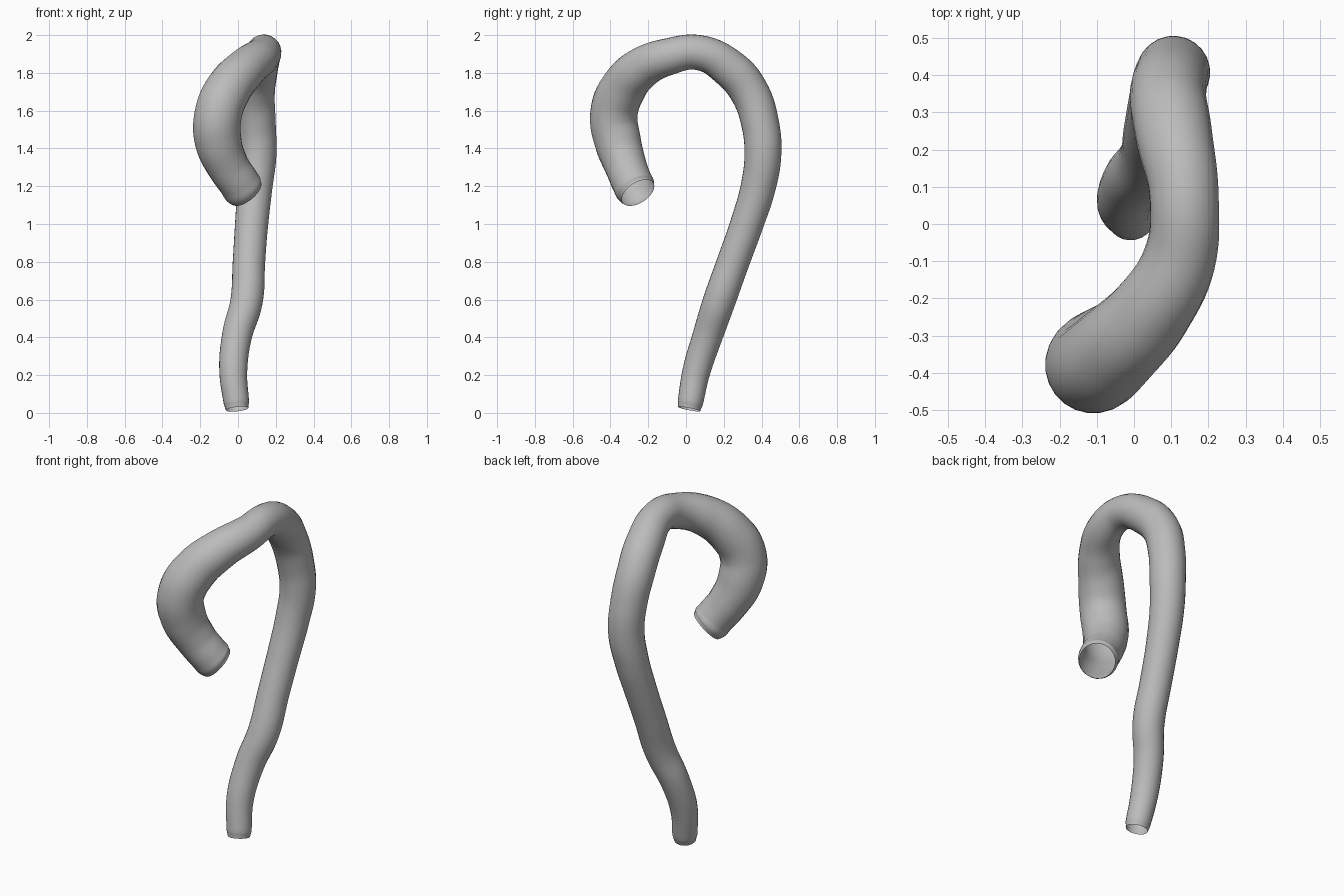
import bpy

cube = bpy.data.objects.get("Cube")
if cube:
    bpy.data.objects.remove(cube, do_unlink=True)

# Single matte grey
grey = bpy.data.materials.new("matte_grey")
grey.use_nodes = True
colour = (0.5, 0.5, 0.5, 1)
grey.diffuse_color = colour
grey.node_tree.nodes["Principled BSDF"].inputs["Base Color"].default_value = colour

# Centre line of the hooked tube: x, y, z, radius
path = [
    (-0.005, 0.016, 0.02, 0.060),   # lower open end
    (-0.008, 0.022, 0.05, 0.067),
    (-0.025, 0.055, 0.22, 0.074),
    (-0.005, 0.115, 0.41, 0.080),
    (0.045, 0.175, 0.59, 0.086),
    (0.058, 0.250, 0.80, 0.086),
    (0.072, 0.322, 1.00, 0.088),
    (0.090, 0.383, 1.20, 0.093),
    (0.106, 0.407, 1.37, 0.098),
    (0.100, 0.393, 1.53, 0.100),
    (0.092, 0.335, 1.70, 0.103),
    (0.108, 0.235, 1.82, 0.103),
    (0.135, 0.070, 1.907, 0.093),   # top of the arch
    (0.122, -0.095, 1.885, 0.098),
    (0.045, -0.235, 1.825, 0.110),
    (-0.050, -0.335, 1.715, 0.122),
    (-0.105, -0.382, 1.58, 0.126),
    (-0.105, -0.362, 1.44, 0.124),
    (-0.055, -0.320, 1.31, 0.112),
    (0.005, -0.285, 1.22, 0.108),
    (0.028, -0.267, 1.185, 0.108),
    (0.044, -0.254, 1.165, 0.097),  # upper open end
]

curve = bpy.data.curves.new("hooked_tube", "CURVE")
curve.dimensions = "3D"
curve.bevel_depth = 1.0
curve.bevel_resolution = 10
curve.resolution_u = 8
curve.use_fill_caps = False
spline = curve.splines.new("BEZIER")
spline.radius_interpolation = "CARDINAL"
spline.bezier_points.add(len(path) - 1)
for point, (x, y, z, radius) in zip(spline.bezier_points, path):
    point.co = (x, y, z)
    point.radius = radius
    point.handle_left_type = point.handle_right_type = "AUTO"
curve.materials.append(grey)

tube = bpy.data.objects.new("hooked_tube", curve)
bpy.context.collection.objects.link(tube)

# Turn the swept curve into a smooth open mesh
bpy.ops.object.select_all(action="DESELECT")
tube.select_set(True)
bpy.context.view_layer.objects.active = tube
bpy.ops.object.convert(target="MESH")
bpy.ops.object.shade_smooth()
